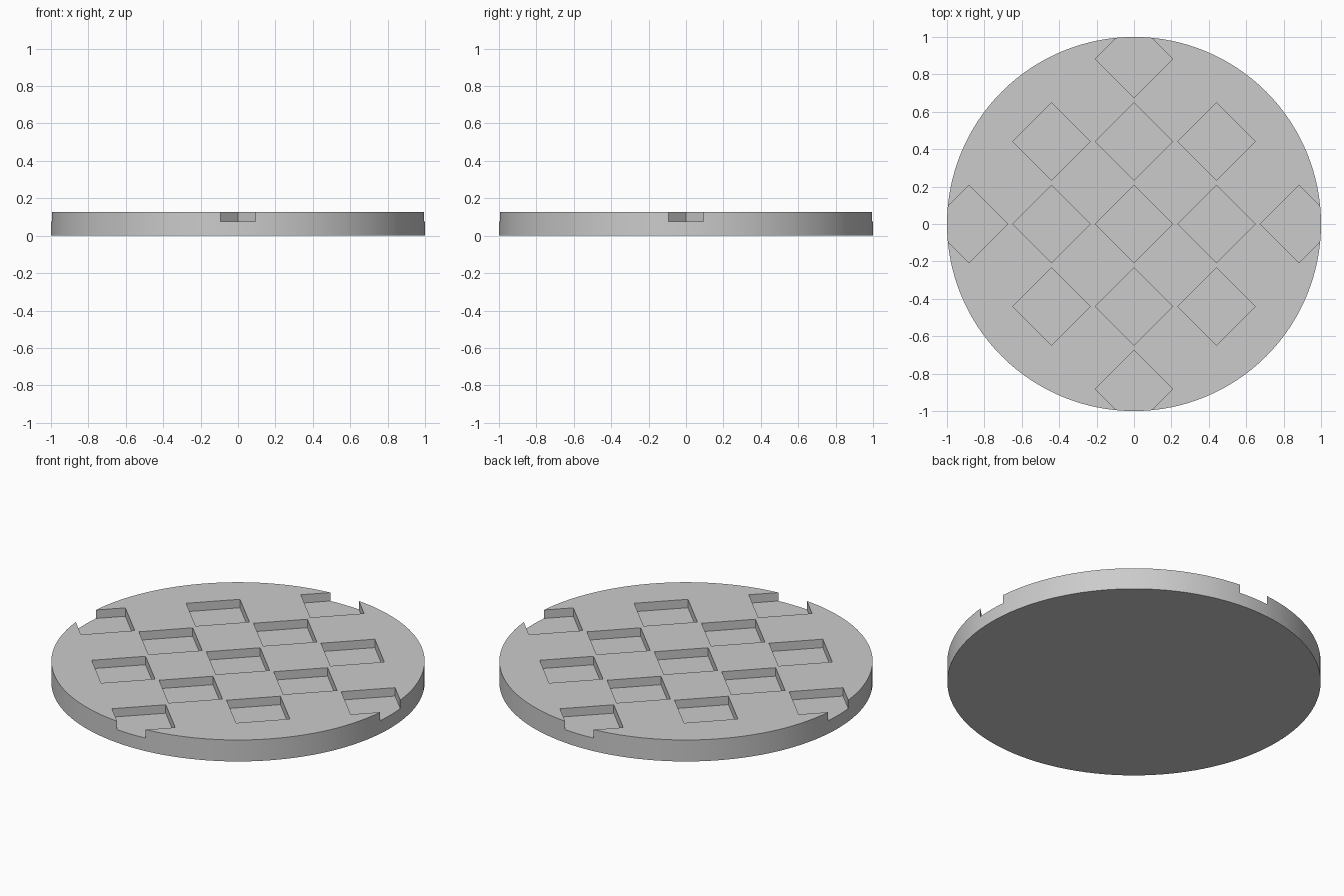
import bpy
import math

RADIUS, HEIGHT, FLOOR = 1.0, 0.127, 0.077
PITCH, HALF_DIAGONAL = 0.441, 0.207

if "Cube" in bpy.data.objects:
    bpy.data.objects.remove(bpy.data.objects["Cube"], do_unlink=True)

# Single plain grey
grey = bpy.data.materials.new("plain grey")
grey.use_nodes = True
colour = (0.6, 0.6, 0.6, 1)
grey.diffuse_color = colour
grey.node_tree.nodes["Principled BSDF"].inputs["Base Color"].default_value = colour

# Round base plate
bpy.ops.mesh.primitive_cylinder_add(vertices=128, radius=RADIUS, depth=HEIGHT,
                                    location=(0, 0, HEIGHT / 2))
disc = bpy.context.object
disc.name = "round_plate"
disc.data.materials.append(grey)


def cut_pocket(x, y):
    """Sink a square pocket, turned to a diamond, into the top of the plate."""
    depth = 0.2
    bpy.ops.mesh.primitive_cylinder_add(vertices=4, radius=HALF_DIAGONAL, depth=depth,
                                        location=(x, y, FLOOR + depth / 2))
    cutter = bpy.context.object
    cutter.name = "pocket_cutter"
    cutter.hide_render = True
    cutter.data.materials.append(grey)
    cut = disc.modifiers.new("pocket", 'BOOLEAN')
    cut.operation = 'DIFFERENCE'
    cut.solver = 'EXACT'
    cut.object = cutter
    bpy.context.view_layer.objects.active = disc
    bpy.ops.object.modifier_apply(modifier=cut.name)
    bpy.data.objects.remove(cutter, do_unlink=True)


# Grid of pockets: three by three, plus one breaking the rim on each side
for i in range(-2, 3):
    for j in range(-2, 3):
        if max(abs(i), abs(j)) < 2 or i * j == 0:
            cut_pocket(i * PITCH, j * PITCH)

# Smooth rim, sharp pocket edges
bpy.ops.object.select_all(action='DESELECT')
disc.select_set(True)
bpy.context.view_layer.objects.active = disc
bpy.ops.object.shade_smooth_by_angle(angle=math.radians(30))
